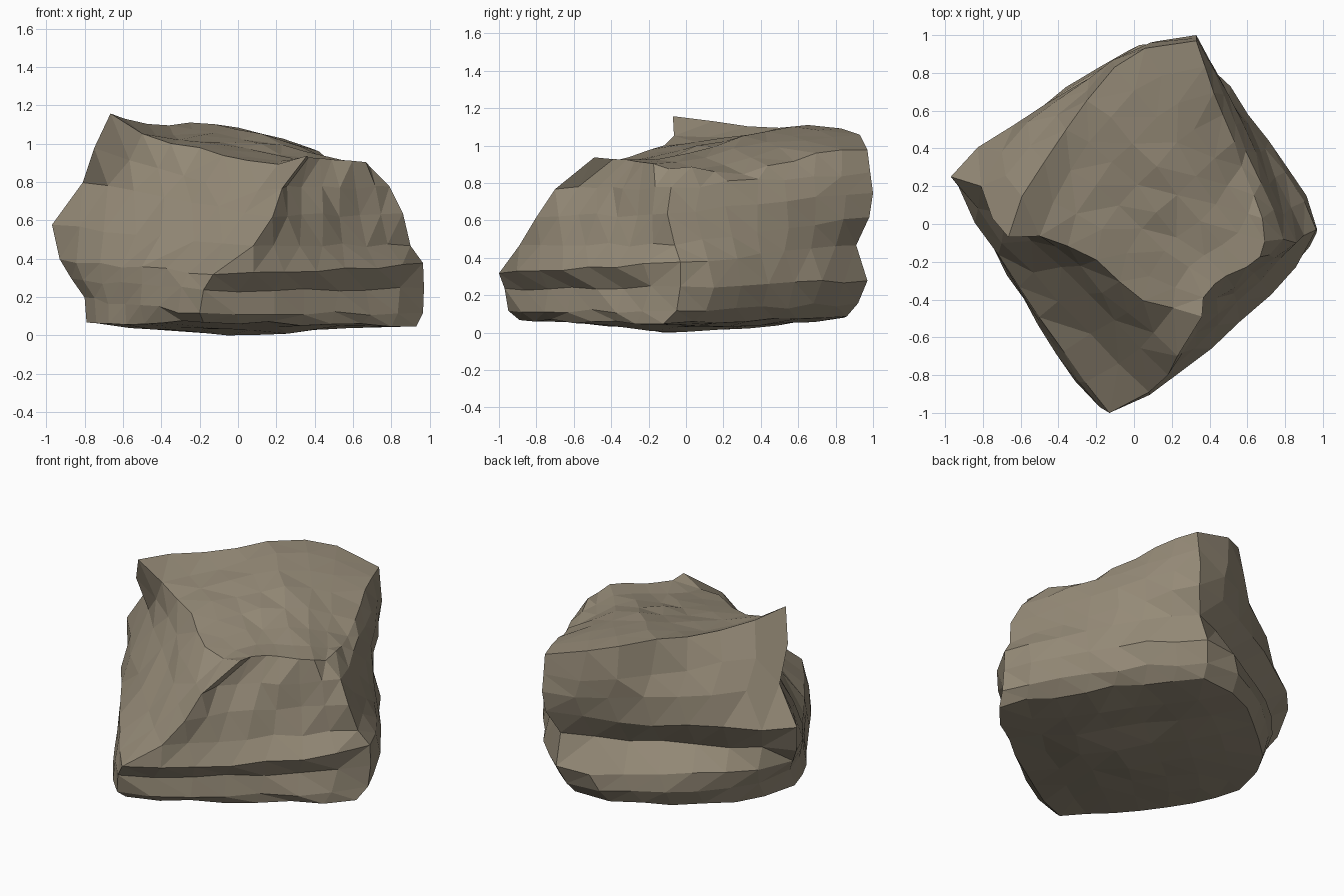
import bpy, bmesh, random
from math import sin, tau
from mathutils import Vector

if "Cube" in bpy.data.objects:
    bpy.data.objects.remove(bpy.data.objects["Cube"])

random.seed(4)
N = 7  # facets along each side of the boulder

# Four corner ridges, listed from the base up to the rim
BACK = [(.19, .86, .09), (.21, .92, .16), (.25, .97, .28), (.26, .91, .47),
        (.32, .98, .62), (.33, 1.0, .75), (.33, .985, .86), (.33, .97, .98)]
RIGHT = [(.93, -.12, .05), (.965, -.05, .12), (.97, -.03, .25), (.965, -.03, .38),
         (.90, -.06, .47), (.86, -.10, .64), (.79, -.08, .78), (.68, .03, .89)]
FRONT = [(-.18, -.89, .07), (-.20, -.95, .12), (-.18, -.97, .24), (-.13, -1.0, .32),
         (.08, -.89, .47), (.18, -.80, .62), (.23, -.70, .77), (.36, -.49, .94)]
LEFT = [(-.79, .02, .07), (-.80, .08, .20), (-.87, .15, .30), (-.93, .20, .40),
        (-.97, .25, .58), (-.81, .20, .80), (-.75, .03, .98), (-.665, -.07, 1.16)]
CORNERS = [BACK, RIGHT, FRONT, LEFT]

# Outward bulge of each side at every level
BULGE = [[.04, .05, .06, .05, .01, .01, .01, 0],
         [.05, .08, .06, .10, .0, -.05, -.04, .03],
         [.06, .05, .04, .03, .03, .01, -.05, -.03],
         [.20, .20, .14, .02, .09, .13, .18, .18]]
# Rim shaping per side: lift, uneven lift, uneven bulge
RIM = [(-.03, .03, 0), (-.01, 0, .07), (-.09, 0, .06), (.035, -.03, -.04)]
# Height change of each side just under the rim
SHOULDER_LIFT = [0, 0, -.05, 0]


def jitter(a):
    return Vector([random.uniform(-a, a) for _ in range(3)])


def side_curve(s, k):
    """Points along side s at level k, from one corner to the next."""
    a, b = Vector(CORNERS[s][k]), Vector(CORNERS[(s + 1) % 4][k])
    d = b - a
    out = Vector((-d.y, d.x, 0)).normalized()
    lift, lift_skew, skew = RIM[s]
    pts = []
    for i in range(N + 1):
        t = i / N
        f, w = 1 - abs(2 * t - 1) ** 4, sin(tau * t)
        p = a.lerp(b, t) + out * BULGE[s][k] * f
        if k == 7:
            p += out * skew * w
            p.z += lift * f + lift_skew * w
        if k == 6:
            p += out * skew * w * .5
            p.z += SHOULDER_LIFT[s] * f
        if 0 < i < N:
            p += jitter(.012)
        pts.append(p)
    return pts


def patch(sides, lift):
    """Coons patch filling the loop of four side curves."""
    c0, d1 = sides[0], sides[1]
    c1, d0 = sides[2][::-1], sides[3][::-1]
    grid = []
    for j in range(N + 1):
        v, row = j / N, []
        for i in range(N + 1):
            u = i / N
            p = (c0[i] * (1 - v) + c1[i] * v + d0[j] * (1 - u) + d1[j] * u
                 - (c0[0] * (1 - u) * (1 - v) + c0[N] * u * (1 - v)
                    + c1[0] * (1 - u) * v + c1[N] * u * v))
            if 0 < i < N and 0 < j < N:
                p.z += lift * 16 * u * (1 - u) * v * (1 - v)
                p += jitter(.012)
            row.append(p)
        grid.append(row)
    return grid


def add_grid(bm, grid):
    rows = [[bm.verts.new(p) for p in row] for row in grid]
    for r0, r1 in zip(rows, rows[1:]):
        for i in range(len(r0) - 1):
            bm.faces.new((r0[i], r0[i + 1], r1[i + 1], r1[i]))


bm = bmesh.new()
levels = [[side_curve(s, k) for s in range(4)] for k in range(8)]
# Four rock walls
for s in range(4):
    add_grid(bm, [levels[k][s] for k in range(8)])
# Top and underside
add_grid(bm, patch(levels[7], .07))
add_grid(bm, patch(levels[0], -.045))

bmesh.ops.remove_doubles(bm, verts=bm.verts, dist=.0005)
bmesh.ops.triangulate(bm, faces=bm.faces, quad_method='SHORT_EDGE')
bmesh.ops.recalc_face_normals(bm, faces=bm.faces)

# Stand on the ground
low = min(v.co.z for v in bm.verts)
for v in bm.verts:
    v.co.z -= low

mesh = bpy.data.meshes.new("boulder")
bm.to_mesh(mesh)
bm.free()
stone = bpy.data.materials.new("warm grey stone")
stone.diffuse_color = (.30, .255, .185, 1)
stone.use_nodes = True
stone.node_tree.nodes["Principled BSDF"].inputs["Base Color"].default_value = stone.diffuse_color
mesh.materials.append(stone)
bpy.context.collection.objects.link(bpy.data.objects.new("boulder", mesh))
